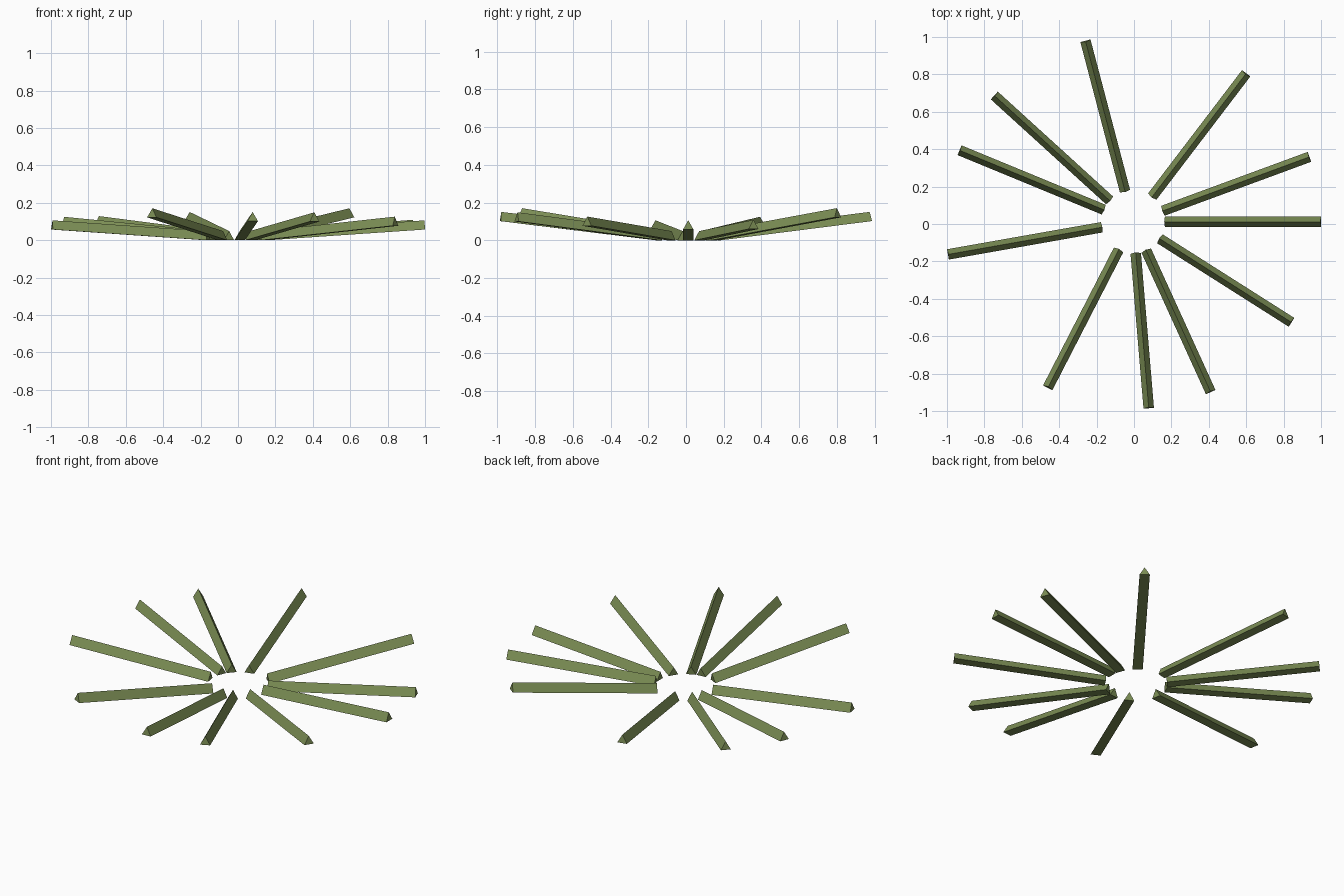
import bpy, math
from mathutils import Matrix, Vector

if "Cube" in bpy.data.objects:
    bpy.data.objects.remove(bpy.data.objects["Cube"])

mat = bpy.data.materials.new("leaf_green")
mat.diffuse_color = (0.20, 0.27, 0.09, 1)
mat.use_nodes = True
mat.node_tree.nodes["Principled BSDF"].inputs["Base Color"].default_value = mat.diffuse_color

LENGTH, WIDTH, HEIGHT, INNER = 0.837, 0.056, 0.049, 0.17
CENTRE = Vector((-0.005, 0.012, 0))

# heading in degrees, rise of the outer end
BLADES = [(0, .057), (20.2, .06), (52.7, .122), (104.75, .102), (137.7, .08),
          (157.6, .076), (190, .057), (242.8, .122), (274.8, .102),
          (294.5, .1), (327.6, .077)]


def blade(i, heading, rise):
    # triangular prism along +x, flat side down, ridge on top
    profile = [(-WIDTH / 2, 0), (WIDTH / 2, 0), (0, HEIGHT)]
    verts = [(x, y, z) for x in (0, LENGTH) for y, z in profile]
    faces = [(0, 2, 1), (3, 4, 5)] + [(k, (k + 1) % 3, (k + 1) % 3 + 3, k + 3) for k in range(3)]
    me = bpy.data.meshes.new(f"grass_blade_{i}")
    me.from_pydata(verts, [], faces)
    tilt = Matrix.Rotation(-math.asin(rise / LENGTH), 4, 'Y')
    turn = Matrix.Rotation(math.radians(heading), 4, 'Z')
    me.transform(Matrix.Translation(CENTRE) @ turn @ Matrix.Translation((INNER, 0, 0)) @ tilt)
    me.materials.append(mat)
    ob = bpy.data.objects.new(me.name, me)
    bpy.context.collection.objects.link(ob)


# ring of blades spreading from the middle
for i, (heading, rise) in enumerate(BLADES, 1):
    blade(i, heading, rise)
